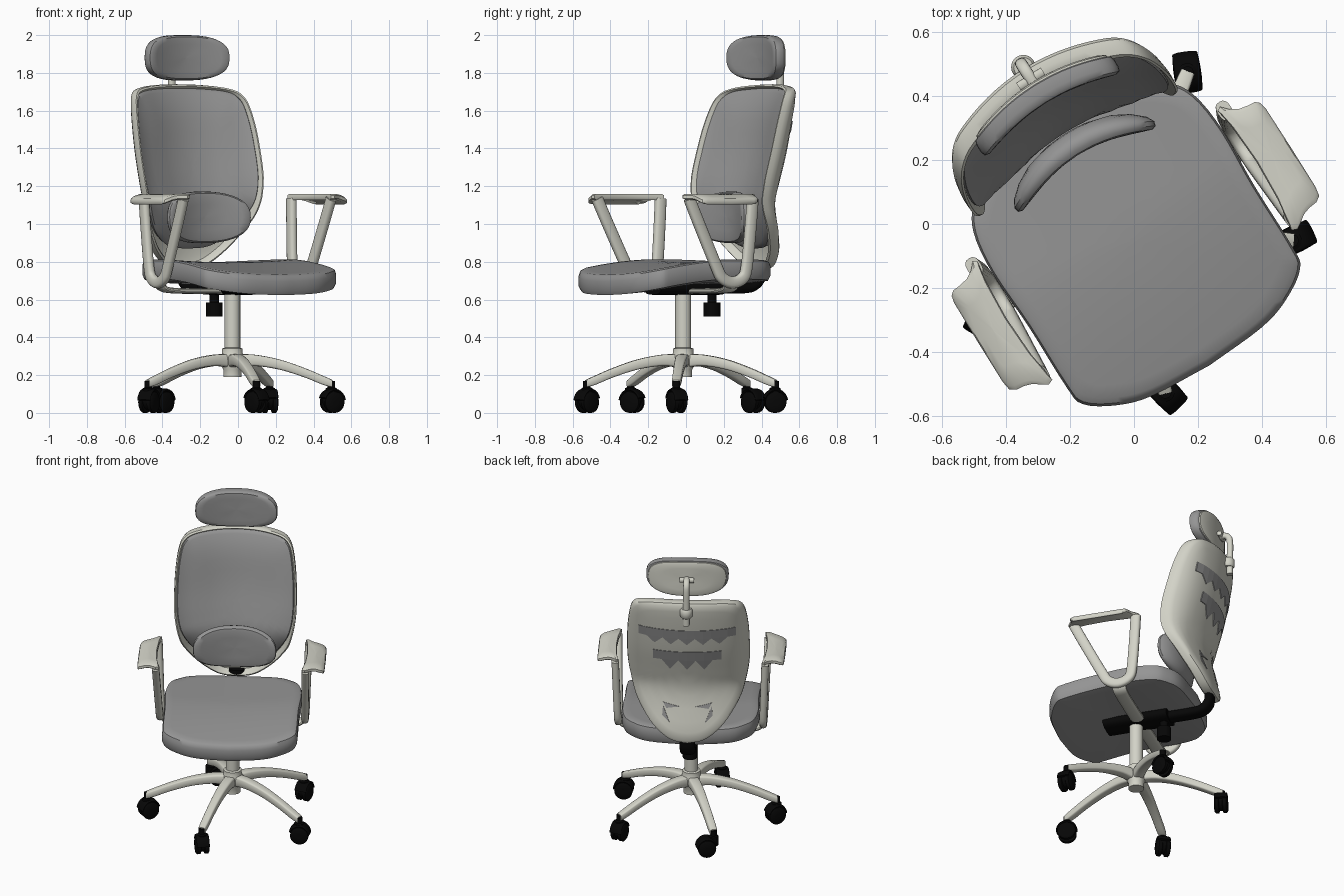
import bpy, bmesh, math
from mathutils import Vector, Matrix

if "Cube" in bpy.data.objects:
    bpy.data.objects.remove(bpy.data.objects["Cube"])

# chair is modelled facing -y around its column, then turned 32 degrees
TURN = Matrix.Translation((-0.03, -0.015, 0)) @ Matrix.Rotation(math.radians(32), 4, 'Z')

def material(name, c):
    m = bpy.data.materials.new(name)
    m.diffuse_color = (*c, 1)
    m.use_nodes = True
    m.node_tree.nodes["Principled BSDF"].inputs["Base Color"].default_value = m.diffuse_color
    return m

WHITE = material("warm white plastic", (0.65, 0.65, 0.575))
GREY = material("grey fabric", (0.30, 0.30, 0.30))
BLACK = material("black plastic", (0.002, 0.002, 0.002))

def build(name, mat, lofts, angle=40):
    """Each loft is a list of equal-length rings, capped at both ends."""
    bm = bmesh.new()
    for rings in lofts:
        vs = [[bm.verts.new(p) for p in r] for r in rings]
        n = len(vs[0])
        for a, b in zip(vs, vs[1:]):
            for i in range(n):
                j = (i + 1) % n
                bm.faces.new((a[i], a[j], b[j], b[i]))
        bm.faces.new(vs[0][::-1])
        bm.faces.new(vs[-1])
    bmesh.ops.recalc_face_normals(bm, faces=bm.faces)
    for f in bm.faces:
        f.smooth = True
    for e in bm.edges:
        e.smooth = e.calc_face_angle(0) < math.radians(angle)
    me = bpy.data.meshes.new(name)
    bm.to_mesh(me)
    bm.free()
    me.materials.append(mat)
    ob = bpy.data.objects.new(name, me)
    ob.matrix_basis = TURN
    bpy.context.collection.objects.link(ob)
    return ob

def smooth(pts, steps=4):
    """Catmull-Rom through the points."""
    P = [Vector(p) for p in pts]
    P = [2 * P[0] - P[1]] + P + [2 * P[-1] - P[-2]]
    out = []
    for a, b, c, d in zip(P, P[1:], P[2:], P[3:]):
        for k in range(steps):
            t = k / steps
            out.append(0.5 * (2 * b + (c - a) * t + (2 * a - 5 * b + 4 * c - d) * t * t
                              + (3 * b - a - 3 * c + d) * t ** 3))
    return out + [P[-2]]

def mirrored(half):
    """Half outline from bottom to top at x >= 0 becomes a closed loop."""
    h = smooth(half)
    return [(p[0], p[1]) for p in h] + [(-p[0], p[1]) for p in h[-2:0:-1]]

def rounded(w, h, e=2.6, n=16):
    f = lambda v: math.copysign(abs(v) ** (2 / e), v)
    return [(w * f(math.cos(2 * math.pi * i / n)), h * f(math.sin(2 * math.pi * i / n))) for i in range(n)]

def cushion(outline, centre, layers, place):
    """Concentric copies of an outline: layers are (scale, depth)."""
    cx, cy = centre
    return [[place(cx + (x - cx) * s, cy + (y - cy) * s, d) for x, y in outline] for s, d in layers]

def sweep(path, w, h, side):
    """Rounded section along a path; w is along the side vector."""
    side = Vector(side)
    rings = []
    for i, p in enumerate(path):
        t = (path[min(i + 1, len(path) - 1)] - path[max(i - 1, 0)]).normalized()
        n = t.cross(side).normalized()
        rings.append([p + side * a + n * b for a, b in rounded(w, h)])
    return rings

def lathe(profile, mtx=Matrix(), n=24):
    return [[mtx @ Vector((r * math.cos(2 * math.pi * i / n), r * math.sin(2 * math.pi * i / n), z))
             for i in range(n)] for r, z in profile]

INNER = (0.02, 0.15, 0.3, 0.45, 0.6, 0.75, 0.87)

# seat
def seat_place(x, y, d):
    t = max(0, 0.02 - y) / 0.5
    return (x, y, 0.797 - 0.066 * t ** 1.6 + 0.015 * (x / 0.4) ** 2 + d)

seat = mirrored([(0, -.502), (.2, -.488), (.31, -.455), (.40, -.395), (.415, -.32), (.415, -.1),
                 (.423, .1), (.405, .24), (.355, .315), (.25, .375), (0, .40)])
build("seat", GREY, [cushion(seat, (0, -.05), [(s, 0) for s in INNER] + [
    (.95, 0), (.985, -.008), (1, -.03), (1, -.08), (.975, -.105), (.8, -.115), (.4, -.115), (.02, -.115)], seat_place)])

# backrest shell and pad follow one S-shaped surface that wraps at the sides
SPINE = smooth([(.74, .52), (.85, .51), (.95, .485), (1.1, .46), (1.2, .482), (1.4, .537), (1.65, .585), (1.76, .59)], 6)

def back_place(x, z, d):
    z0 = min(max(z, .741), 1.759)
    for a, b in zip(SPINE, SPINE[1:]):
        if z0 <= b[0]:
            c = a[1] + (b[1] - a[1]) * (z0 - a[0]) / (b[0] - a[0])
            break
    return (x, c - 0.78 * x * x - 4 * max(0, abs(x) - .27) ** 2 + d, z)

shell = mirrored([(0, .755), (.08, .765), (.15, .80), (.235, .88), (.315, 1.0), (.35, 1.1), (.375, 1.25),
                  (.375, 1.45), (.36, 1.6), (.335, 1.68), (.28, 1.717), (.15, 1.735), (0, 1.74)])
build("backrest_shell", WHITE, [cushion(shell, (0, 1.3), [(s, -.025) for s in INNER] + [
    (.93, -.028), (.955, -.06), (.975, -.072), (.995, -.062), (1, -.03), (.99, -.008), (.96, 0)]
    + [(s, 0) for s in INNER[::-1]], back_place)])
pad = mirrored([(0, .87), (.1, .877), (.17, .905), (.25, .97), (.324, 1.1), (.357, 1.25), (.357, 1.45),
                (.341, 1.6), (.316, 1.67), (.26, 1.703), (.13, 1.715), (0, 1.718)])
build("backrest_pad", GREY, [cushion(pad, (0, 1.3), [(s, -.02) for s in INNER] + [
    (.98, -.03), (1, -.055), (.985, -.068), (.95, -.076), (.87, -.09), (.75, -.102)]
    + [(s, -.108) for s in INNER[4::-1]], back_place)])

# jagged vent openings on the rear of the shell, as thin plates
def vent(pts):
    return [[back_place(x, z, d) for x, z in pts] for d in (-.003, .004)]

vents = []
for half, top, mid, low, n in ((.30, 1.545, 1.485, 1.44, 12), (.21, 1.385, 1.32, 1.25, 8)):
    w = 2 * half / n
    for i in range(n):
        x = -half + i * w
        vents.append(vent([(x, top), (x + w, top), (x + w, mid), (x, mid)]))
        if 0 < i < n - 1:
            vents.append(vent([(x, mid), (x + w, mid), (x + (w if i % 2 else 0), low)]))
for s in (1, -1):
    vents.append(vent([(s * .05, .99), (s * .15, 1.01), (s * .13, .975)]))
    vents.append(vent([(s * .15, .99), (s * .155, .93), (s * .11, .89)]))
build("backrest_vents", GREY, vents)

# lumbar cushion
lumbar = [(x, z + 1.035) for x, z in rounded(.257, .137, 2.5, 40)]
build("lumbar_cushion", GREY, [cushion(lumbar, (0, 1.035), [
    (.02, .078), (.3, .078), (.6, .075), (.8, .066), (.95, .05), (1, .033), (.985, .016), (.93, .004),
    (.8, 0), (.5, 0), (.25, 0), (.02, 0)],
    lambda x, z, d: (x, .272 - 1.05 * x * x + d, z))])

# headrest: thin white back, grey cushion
head = [(x, z + 1.88) for x, z in rounded(.253, .12, 2.7, 44)]
head_place = lambda x, z, d: (x, .54 - .8 * x * x + d, z)
build("headrest_back", WHITE, [cushion(head, (0, 1.88), [
    (.02, 0), (.3, 0), (.6, 0), (.85, 0), (.94, -.004), (.955, -.015), (.6, -.016), (.3, -.016), (.02, -.016)], head_place)])
build("headrest_cushion", GREY, [cushion(head, (0, 1.88), [
    (.02, -.01), (.3, -.01), (.6, -.01), (.95, -.01), (.985, -.013), (1, -.025), (1, -.05), (.98, -.066), (.92, -.075),
    (.8, -.077), (.6, -.077), (.3, -.077), (.02, -.077)], head_place)])

# headrest stem with collar and cross foot
stem = smooth([(0, .605, 1.60), (0, .605, 1.72), (0, .605, 1.83), (0, .595, 1.865), (0, .57, 1.88), (0, .525, 1.88)])
build("headrest_stem", WHITE, [
    sweep(stem, .019, .019, (1, 0, 0)),
    lathe([(.03, 1.65), (.038, 1.66), (.038, 1.70), (.03, 1.71)], Matrix.Translation((0, .595, 0))),
    sweep([Vector((-.045, .55, 1.88)), Vector((.045, .55, 1.88))], .015, .015, (0, 0, 1))])

# armrests: loops lean out slightly towards the top
for s, label in ((1, "right"), (-1, "left")):
    loop = smooth([(s * (.445 + .035 * (z - .69)), y, z) for y, z in (
        (.147, 1.135), (.138, 1.0), (.118, .78), (.095, .715), (.03, .69), (-.035, .715),
        (-.075, .78), (-.185, 1.0), (-.25, 1.135))])
    build(label + "_arm_frame", WHITE, [sweep(loop, .023, .032, (1, 0, 0))])
    top = [(.455, .165), (.475, .143), (.50, .128), (.53, .122), (.555, .12), (.568, .108), (.573, .085),
           (.575, -.06), (.575, -.205), (.57, -.235), (.552, -.247), (.525, -.25), (.50, -.258), (.478, -.274),
           (.458, -.287), (.44, -.28), (.445, -.24), (.454, -.18), (.46, -.04), (.452, .1), (.442, .158)]
    build(label + "_arm_pad", WHITE, [cushion(top, (.515, -.05), [
        (.02, 0), (.6, 0), (.93, 0), (1, -.008), (1, -.024), (.93, -.032), (.02, -.032)],
        lambda x, y, d: (s * x, y, 1.16 - 3 * max(0, x - .48) ** 2 + d))])

# arm support bar under the seat
half_bar = [(0, .645), (.2, .645), (.36, .648), (.42, .662), (.445, .70)]
bar = smooth([(-x, .03, z) for x, z in half_bar[:0:-1]] + [(x, .03, z) for x, z in half_bar])
build("arm_support_bar", WHITE, [sweep(bar, .045, .015, (0, 1, 0))])

# tilt mechanism, back bracket and tension knob
box = [Vector((0, y, .66)) for y in (-.19, .22)]
bracket = smooth([(0, .15, .66), (0, .36, .66), (0, .43, .672), (0, .468, .71), (0, .475, .76), (0, .475, .80)])
build("tilt_mechanism", BLACK, [
    sweep(box, .085, .035, (1, 0, 0)), sweep(bracket, .048, .028, (1, 0, 0)),
    lathe([(.025, .66), (.025, .585), (.044, .585), (.044, .51)], Matrix.Translation((0, .18, 0)))])

# gas column and hub
build("gas_column", WHITE, [lathe([(.042, .64), (.042, .30)])])
build("base_hub", WHITE, [lathe([(.042, .345), (.055, .34), (.055, .315), (.062, .30), (.058, .25), (.048, .23), (.048, .19)])])

# five-star base with twin-wheel casters, each swivelled its own way
SECTIONS = smooth([(.02, .275, .034, .036), (.12, .278, .033, .03), (.25, .256, .029, .027),
                   (.38, .214, .026, .025), (.48, .173, .025, .024), (.53, .155, .022, .02)])
SWIVEL = ((66, 0), (13, .045), (210, -.01), (282, 0), (354, .005))
for k, (turn, trail) in enumerate(SWIVEL):
    spin = Matrix.Rotation(math.radians(36 + 72 * k), 4, 'Z')
    build(f"base_leg_{k + 1}", WHITE, [[[spin @ Vector((r, u, z + v)) for u, v in rounded(w, h, 4.5)]
                                        for r, z, w, h in SECTIONS]])
    yaw = Matrix.Rotation(math.radians(turn), 4, 'Z')
    foot = Matrix.Translation(spin @ Vector((.525, 0, 0)))
    axle = foot @ yaw @ Matrix.Translation((trail, 0, .056)) @ Matrix.Rotation(math.pi / 2, 4, 'X')
    parts = [lathe([(.02, .17), (.02, .135), (.03, .13), (.03, .07)], foot, 16),
             lathe([(.052, -.014), (.052, .014)], axle @ Matrix.Translation((0, .012, 0)))]
    for s in (1, -1):
        parts.append(lathe([(.048, s * .01), (.056, s * .014), (.056, s * .034), (.046, s * .041), (.015, s * .043)], axle))
    # hood over both wheels
    arc = [axle @ Vector((.06 * math.cos(t), .066 * math.sin(t), 0))
           for t in (math.radians(10 + 15 * i) for i in range(11))]
    parts.append(sweep(arc, .04, .008, axle.to_3x3() @ Vector((0, 0, 1))))
    build(f"caster_{k + 1}", BLACK, parts)
